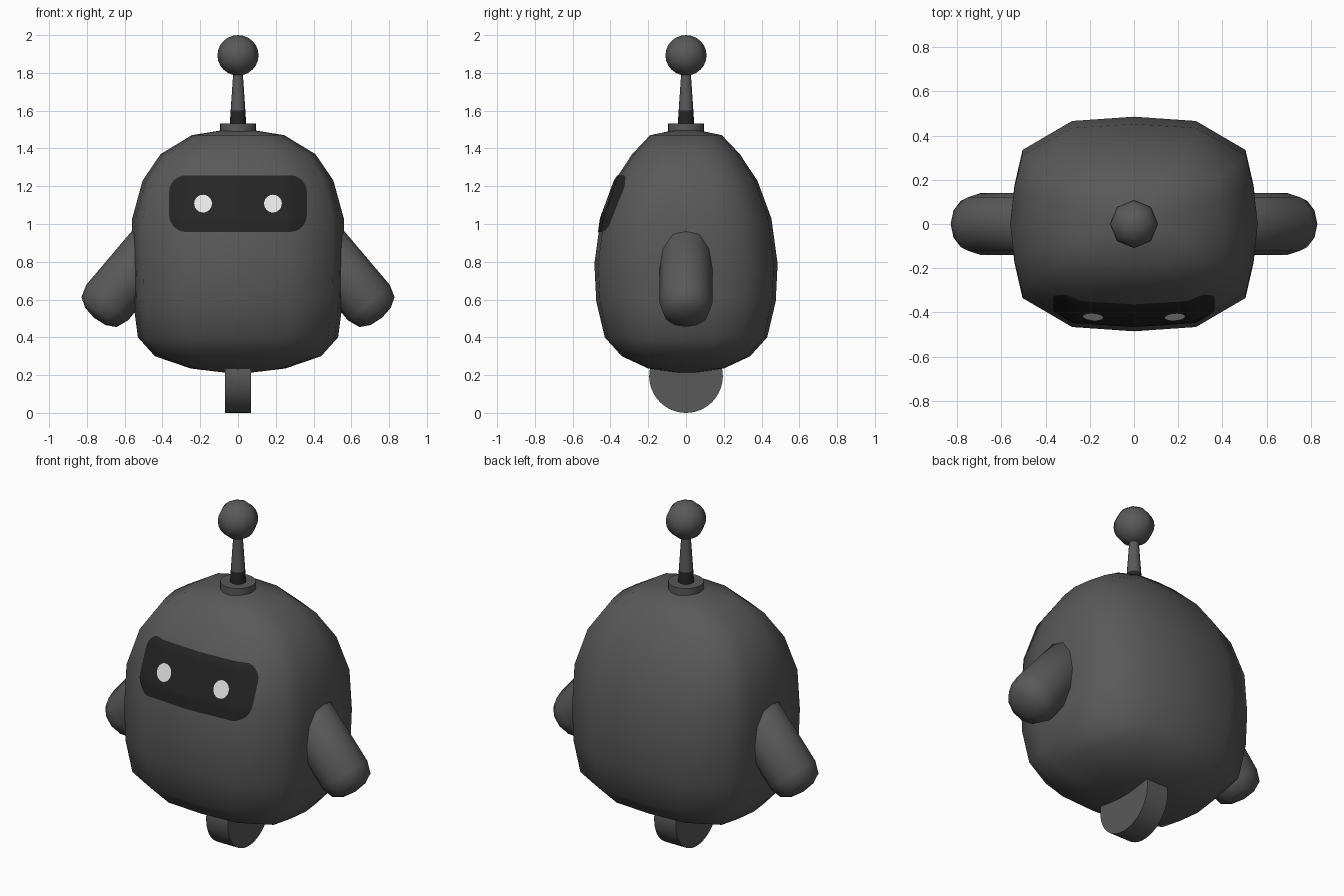
import bpy, bmesh, math
from mathutils import Matrix, Vector
from mathutils.bvhtree import BVHTree

if "Cube" in bpy.data.objects:
    bpy.data.objects.remove(bpy.data.objects["Cube"])


def material(name, v):
    m = bpy.data.materials.new(name)
    m.diffuse_color = (v, v, v, 1)
    m.use_nodes = True
    m.node_tree.nodes["Principled BSDF"].inputs["Base Color"].default_value = m.diffuse_color
    return m


GREY = material("dark_grey", 0.1)
BLACK = material("black", 0.018)
WHITE = material("eye_white", 0.8)


def finish(name, bm, mats):
    me = bpy.data.meshes.new(name)
    bm.to_mesh(me)
    bm.free()
    ob = bpy.data.objects.new(name, me)
    bpy.context.collection.objects.link(ob)
    for m in mats:
        me.materials.append(m)
    bpy.ops.object.select_all(action='DESELECT')
    ob.select_set(True)
    bpy.context.view_layer.objects.active = ob
    bpy.ops.object.shade_smooth_by_angle(angle=math.radians(60))
    return ob


def loft(name, section, profile, matrix=Matrix(), mats=(GREY,)):
    """Stack scaled copies of a section; first and last profile points are poles."""
    bm = bmesh.new()
    rings = []
    for z, rx, ry in profile[1:-1]:
        rings.append([bm.verts.new(matrix @ Vector((x * rx, y * ry, z))) for x, y in section])
    n = len(section)
    for a, b in zip(rings, rings[1:]):
        for i in range(n):
            bm.faces.new((a[i], a[(i + 1) % n], b[(i + 1) % n], b[i]))
    for ring, p in ((rings[0], profile[0]), (rings[-1], profile[-1])):
        pole = bm.verts.new(matrix @ Vector((0, 0, p[0])))
        for i in range(n):
            bm.faces.new((pole, ring[i], ring[(i + 1) % n]))
    bmesh.ops.recalc_face_normals(bm, faces=bm.faces)
    return finish(name, bm, mats)


def circle(n):
    return [(math.cos(i * math.tau / n), math.sin(i * math.tau / n)) for i in range(n)]


def disc(z0, z1, r0, r1):
    return [(z0, 0, 0), (z0, r0, r0), (z1, r1, r1), (z1, 0, 0)]


# Body: rounded-square section with 16 sides
q = [(1, 0), (.965, .36), (.9, .69), (.5, .96)]
body_section = q + [(0, 1)] + [(-x, y) for x, y in q[:0:-1]]
body_section += [(-x, -y) for x, y in body_section]
body_profile = [(.205, 0, 0), (.235, .25, .20), (.30, .44, .34), (.40, .53, .43),
                (.59, .555, .475), (.79, .56, .485), (1.03, .56, .452), (1.23, .505, .378),
                (1.37, .41, .285), (1.47, .245, .19), (1.51, 0, 0)]
body = loft("body", body_section, body_profile)

# Arms: round limbs leaning outward, mirrored
d = Vector((.646, 0, -.763))
turn = Matrix.Translation((.713, 0, .56)) @ d.to_track_quat('Z', 'Y').to_matrix().to_4x4()
arm_profile = [(-.50, 0, 0), (-.47, .09, .09), (-.40, .14, .145), (-.03, .14, .145),
               (.035, .122, .122), (.065, .07, .07), (.075, 0, 0)]
arms = loft("arms", circle(12), arm_profile, turn)
mirror = arms.modifiers.new("mirror", 'MIRROR')
mirror.mirror_object = body

# Wheel on a sideways axle
loft("wheel", circle(48), disc(-.07, .07, .195, .195),
     Matrix.Translation((0, 0, .195)) @ Matrix.Rotation(math.pi / 2, 4, 'Y'))

# Antenna: collar, stem with black foot, ball
loft("antenna_collar", circle(24), disc(1.47, 1.533, .095, .095))
stem = loft("antenna_stem", circle(16),
            [(1.5, 0, 0), (1.5, .045, .045), (1.6, .039, .039), (1.82, .024, .024), (1.82, 0, 0)],
            mats=(GREY, BLACK))
for f in stem.data.polygons:
    f.material_index = int(f.center.z < 1.6)
ball = [(1.893 - .107 * math.cos(a), .109 * math.sin(a), .109 * math.sin(a))
        for a in (math.pi * i / 12 for i in range(13))]
loft("antenna_ball", circle(8), ball)

# Face plates: outlines projected onto the body
tree = BVHTree.FromObject(body, bpy.context.evaluated_depsgraph_get())


def plate(name, outline, cx, cz, offset, mat, steps):
    bm = bmesh.new()

    def point(x, z):
        hit = tree.ray_cast(Vector((cx + x, -2, cz + z)), Vector((0, 1, 0)))
        return bm.verts.new(hit[0] - Vector((0, offset, 0)))

    n = len(outline)
    mid = point(0, 0)
    rings = [[point(x * k / steps, z * k / steps) for x, z in outline] for k in range(1, steps + 1)]
    for i in range(n):
        j = (i + 1) % n
        bm.faces.new((mid, rings[0][i], rings[0][j]))
        for a, b in zip(rings, rings[1:]):
            bm.faces.new((a[i], b[i], b[j], a[j]))
    return finish(name, bm, (mat,))


def rounded_rect(w, h, r):
    """Rounded rectangle with evenly split sides, counter-clockwise."""
    corners = []
    for k, (sx, sz) in enumerate(((1, 1), (-1, 1), (-1, -1), (1, -1))):
        for i in range(7):
            a = (k + i / 6) * math.pi / 2
            corners.append(Vector((sx * (w - r) + r * math.cos(a), sz * (h - r) + r * math.sin(a))))
    pts = []
    for a, b in zip(corners, corners[1:] + corners[:1]):
        s = max(1, round((b - a).length / .025))
        pts += [tuple(a.lerp(b, t / s)) for t in range(s)]
    return pts


plate("visor", rounded_rect(.365, .15, .09), 0, 1.108, .004, BLACK, 16)
for side, x in (("left", -.185), ("right", .185)):
    plate(side + "_eye", [(c * .047, s * .047) for c, s in circle(24)], x, 1.108, .009, WHITE, 4)
